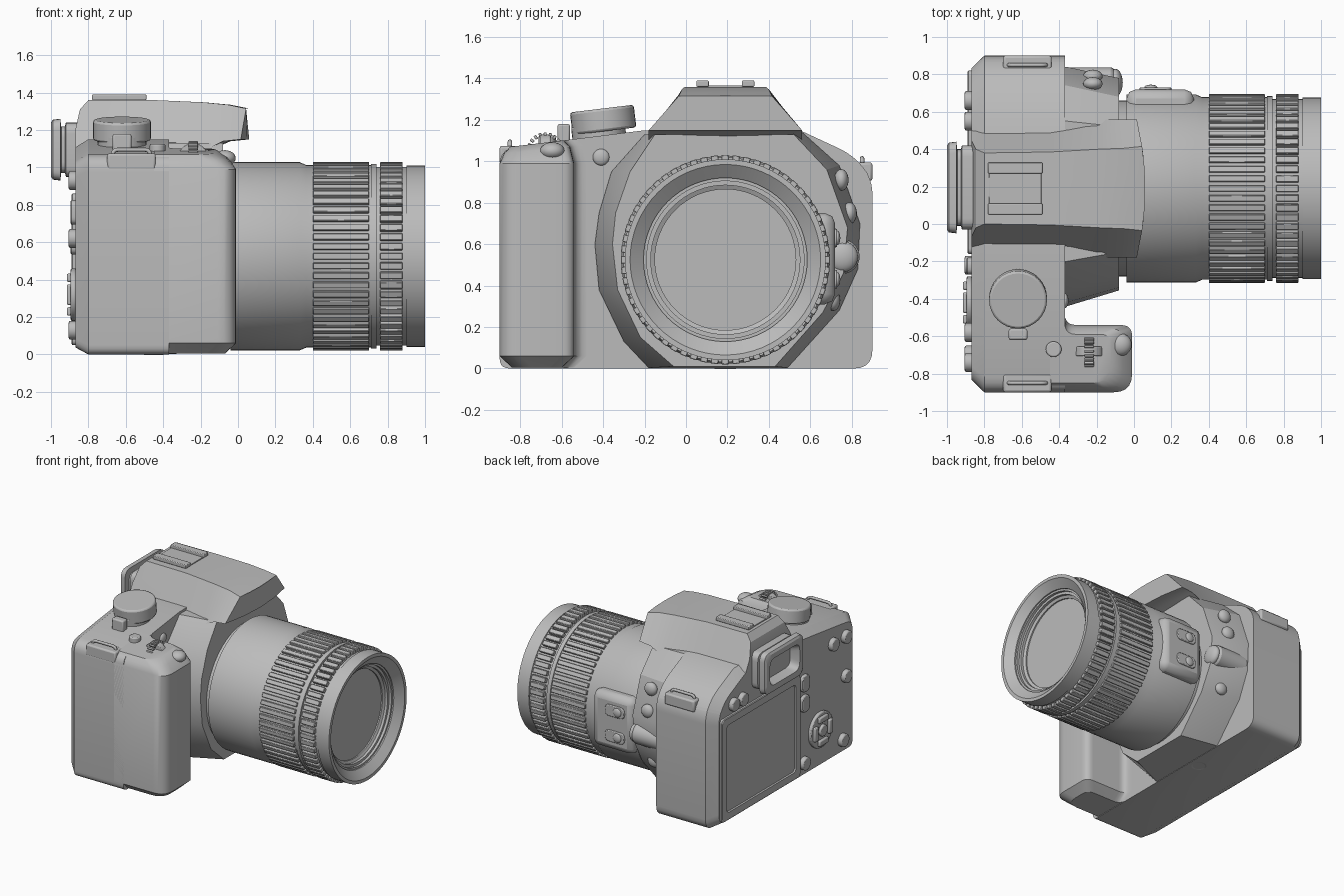
import bpy, bmesh, math
from mathutils import Vector, Matrix

if "Cube" in bpy.data.objects:
    bpy.data.objects.remove(bpy.data.objects["Cube"])

grey = bpy.data.materials.new("matte_grey")
grey.use_nodes = True
grey.diffuse_color = (0.5, 0.5, 0.5, 1)
grey.node_tree.nodes["Principled BSDF"].inputs["Base Color"].default_value = (0.5, 0.5, 0.5, 1)


def finish(name, bm, bevel=0, segments=2, smooth=30):
    bmesh.ops.recalc_face_normals(bm, faces=bm.faces)
    mesh = bpy.data.meshes.new(name)
    bm.to_mesh(mesh)
    bm.free()
    ob = bpy.data.objects.new(name, mesh)
    bpy.context.collection.objects.link(ob)
    mesh.materials.append(grey)
    if bevel:
        mod = ob.modifiers.new("bevel", "BEVEL")
        mod.width, mod.segments, mod.limit_method = bevel, segments, "ANGLE"
    bpy.ops.object.select_all(action="DESELECT")
    ob.select_set(True)
    bpy.context.view_layer.objects.active = ob
    bpy.ops.object.shade_smooth_by_angle(angle=math.radians(smooth))
    return ob


def loft(name, rings, **kw):
    """Skin a list of equal-length point rings and cap both ends."""
    bm = bmesh.new()
    loops = [[bm.verts.new(p) for p in ring] for ring in rings]
    n = len(rings[0])
    for a, b in zip(loops, loops[1:]):
        for i in range(n):
            bm.faces.new((a[i], a[(i + 1) % n], b[(i + 1) % n], b[i]))
    bm.faces.new(loops[0])
    bm.faces.new(loops[-1])
    return finish(name, bm, **kw)


def rounded(corners, n=5):
    """Fillet each (u, v, radius) corner of a polygon."""
    out = []
    for i, (u, v, r) in enumerate(corners):
        p = Vector((u, v))
        if not r:
            out.append(p)
            continue
        q, s = Vector(corners[i - 1][:2]), Vector(corners[(i + 1) % len(corners)][:2])
        a, b = p + (q - p).normalized() * r, p + (s - p).normalized() * r
        for k in range(n + 1):
            t = k / n
            out.append(a * (1 - t) ** 2 + p * 2 * t * (1 - t) + b * t * t)
    return out


def rect(u0, u1, v0, v1, r):
    return rounded([(u0, v0, r), (u0, v1, r), (u1, v1, r), (u1, v0, r)])


def at_x(x, pts):
    return [(x, p[0], p[1]) for p in pts]


def box(name, centre, size, bevel=0.01, rot=(0, 0, 0)):
    bm = bmesh.new()
    bmesh.ops.create_cube(bm, size=1, matrix=Matrix.Diagonal((*size, 1)))
    ob = finish(name, bm, bevel)
    ob.location, ob.rotation_euler = centre, rot
    return ob


def disc(name, centre, r, depth, axis="Z", bevel=0.008, tilt=0):
    bm = bmesh.new()
    bmesh.ops.create_cone(bm, cap_ends=True, segments=32, radius1=r, radius2=r, depth=depth)
    ob = finish(name, bm, bevel)
    ob.location = centre
    turn = math.pi / 2
    ob.rotation_euler = {"X": (0, turn, 0), "Y": (turn, 0, 0), "Z": (tilt, 0, 0)}[axis]
    return ob


def dome(name, centre, size):
    bm = bmesh.new()
    bmesh.ops.create_uvsphere(bm, u_segments=20, v_segments=12, radius=1)
    ob = finish(name, bm, smooth=60)
    ob.location, ob.scale = centre, size
    return ob


# Main body: rounded outline with a chamfered back
outline = rounded([(-.9, 0, .05), (-.9, 1.06, .08), (-.6, 1.1, 0), (-.2, 1.15, 0), (.55, 1.15, 0),
                   (.83, 1.02, .1), (.9, .9, .06), (.9, 0, .09)])
inset = [(y * .925, .54 + (z - .54) * .93) for y, z in outline]
loft("body", [at_x(-.87, inset), at_x(-.8, outline), at_x(-.37, outline)])

# Hand grip: rounded plan, softened foot and sloped top
def grip_ring(z, d=0, front=-.01, slope=0):
    plan = rounded([(-.45, -.9 + d, 0), (front, -.9 + d, .1), (front, -.54 - d, .06),
                    (-.37, -.54 - d, .06), (-.37, -.46, 0), (-.45, -.46, 0)])
    return [(x, y, z + slope * (y + .85)) for x, y in plan]

loft("grip", [grip_ring(.004, .06, -.07), grip_ring(.06), grip_ring(.99),
              grip_ring(1.04, .02, -.06, .1), grip_ring(1.07, .05, -.12, .12)])

# Lens mount shroud
base = [(-.2, 1.13), (-.36, .95), (-.42, .75), (-.44, .6), (-.42, .38), (-.3, .13), (-.18, .003),
        (.49, .003), (.74, .28), (.83, .48), (.84, .7), (.74, .98), (.55, 1.15)]
nose = [(-.15, 1.13), (-.27, .95), (-.34, .75), (-.355, .6), (-.33, .38), (-.22, .15), (-.06, .01),
        (.43, .01), (.66, .27), (.76, .46), (.78, .68), (.68, .96), (.52, 1.13)]
loft("mount_shroud", [at_x(-.4, base), at_x(-.36, base), at_x(-.08, nose)], smooth=25)

# Viewfinder hump with an arched front edge
def hump_ring(x, zb, half, zt, bulge):
    low = [(.37, zb), (.18, zb), (0, zb), (-.18, zb), (-.37, zb)]
    top = [(-half, zt), (-half / 2, zt), (0, zt), (half / 2, zt), (half, zt)]
    return [(x + bulge * (1 - (y / .37) ** 2), y + .19, z) for y, z in low + top]

loft("viewfinder_hump", [
    hump_ring(-.87, 1.0, .26, 1.2, 0), hump_ring(-.845, 1.0, .21, 1.31, 0),
    hump_ring(-.8, 1.0, .19, 1.36, 0), hump_ring(-.45, 1.0, .195, 1.36, 0),
    hump_ring(-.2, 1.08, .21, 1.348, .02), hump_ring(-.08, 1.14, .215, 1.335, .04),
    hump_ring(.015, 1.15, .225, 1.315, .045)], smooth=20)

# Accessory shoe
for y in (.08, .3):
    box("shoe_rail", (-.635, y, 1.375), (.29, .06, .03), .005)
box("shoe_base", (-.635, .19, 1.361), (.28, .18, .012), .002)

# Eyecup with a sunken window
def eye_ring(x, d):
    return at_x(x, rect(-.05 + d, .44 - d, .93 + d, 1.26 - d, .06))

loft("eyecup", [eye_ring(-.84, .02), eye_ring(-.92, .02), eye_ring(-.925, .04), eye_ring(-.945, .04),
                eye_ring(-.95, 0), eye_ring(-.99, .005), eye_ring(-1, .02), eye_ring(-1, .06),
                eye_ring(-.93, .08)])

# Rear screen: framed plate with a sunken display
def screen_ring(x, d):
    return at_x(x, rect(-.16 + d, .82 - d, .05 + d, .86 - d, .03))

loft("screen", [screen_ring(-.86, 0), screen_ring(-.885, 0), screen_ring(-.89, .006),
                screen_ring(-.89, .06), screen_ring(-.88, .065)])

# Rear buttons and control pad
for y, z in ((.66, .93), (.55, .93), (-.58, .93), (-.74, .93), (-.22, .13), (-.74, .62), (-.7, .13)):
    disc("rear_button", (-.88, y, z), .05, .05, "X")
for z in (.6, .76):
    loft("rear_key", [at_x(x, rect(-.27, -.18, z - .065, z + .065, .04)) for x in (-.86, -.895)], bevel=.006)
disc("pad_base", (-.88, -.42, .32), .14, .03, "X")
disc("pad_centre", (-.895, -.42, .32), .045, .04, "X")
for k in range(4):
    a = k * math.pi / 2
    box("pad_key", (-.9, -.42 + .09 * math.cos(a), .32 + .09 * math.sin(a)), (.03, .045, .11), .008, (a, 0, 0))

# Top controls
disc("mode_dial_stem", (-.62, -.42, 1.13), .13, .1, tilt=.12)
disc("mode_dial", (-.62, -.4, 1.2), .155, .11, bevel=.012, tilt=.12)
box("power_lever", (-.62, -.59, 1.13), (.1, .06, .1))
disc("top_button", (-.43, -.67, 1.1), .042, .05)
dome("shutter_button", (-.07, -.645, 1.05), (.058, .06, .042))
disc("control_wheel", (-.24, -.68, 1.05), .08, .05, "X", .004).rotation_euler = (0, math.pi / 2, math.pi / 2)
for k in range(-4, 5):
    a = k * .3
    box("wheel_tooth", (-.24, -.68 + .08 * math.sin(a), 1.05 + .08 * math.cos(a)), (.05, .014, .02), .003, (-a, 0, 0))
dome("front_lamp", (-.37, -.41, 1.02), (.02, .04, .04))

# Strap lugs: small seat with a wire loop on each side
for side, z in ((-1, 1.06), (1, .98)):
    box("lug_seat", (-.57, side * .85, z - .03), (.26, .1, .09), .012)
    curve = bpy.data.curves.new("strap_loop", "CURVE")
    curve.dimensions, curve.bevel_depth, curve.bevel_resolution = "3D", .011, 2
    pts = rect(-.67, -.47, z - .03, z + .035, .03)
    spline = curve.splines.new("POLY")
    spline.points.add(len(pts) - 1)
    spline.use_cyclic_u = True
    for point, (x, h) in zip(spline.points, pts):
        point.co = (x, side * .85, h, 1)
    curve.materials.append(grey)
    bpy.context.collection.objects.link(bpy.data.objects.new("strap_loop", curve))

# Left side: shroud buttons and lens release
for x, y, z in ((-.22, .75, .91), (-.22, .79, .75), (-.22, .71, .33)):
    dome("side_button", (x, y, z), (.052, .035, .052))
disc("release_tube", (-.24, .755, .54), .083, .27, "X", .02)
dome("release_button", (-.1, .755, .54), (.04, .075, .075))

# Lens barrel turned around its axis
CY, CZ = .19, .525

def turned(name, profile, n=64):
    steps = [2 * math.pi * k / n for k in range(n)]
    return loft(name, [[(x, CY + r * math.cos(a), CZ + r * math.sin(a)) for a in steps] for x, r in profile])

turned("lens_barrel", [(-.1, .47), (-.04, .47), (-.04, .503), (.33, .503), (.365, .488), (.71, .488),
                       (.71, .494), (.74, .494), (.74, .478), (.9, .478), (.9, .485), (1, .485),
                       (1, .46), (.95, .395), (.94, .395), (.94, .38), (.92, .38), (.92, .36),
                       (.9, .36), (.89, .34), (.88, .34)])

def ribs(name, x0, x1, count, width, r0, r1):
    bm = bmesh.new()
    for k in range(count):
        m = (Matrix.Translation((0, CY, CZ)) @ Matrix.Rotation(2 * math.pi * k / count, 4, "X")
             @ Matrix.Translation(((x0 + x1) / 2, 0, (r0 + r1) / 2)) @ Matrix.Diagonal((x1 - x0, width, r1 - r0, 1)))
        bmesh.ops.create_cube(bm, size=1, matrix=m)
    finish(name, bm, .003, 1)

ribs("zoom_ring_ribs", .4, .7, 60, .033, .47, .505)
ribs("focus_ring_ribs", .76, .88, 60, .036, .46, .505)

# Switch panel on the barrel
box("switch_panel", (.14, .63, .53), (.36, .18, .44), .05)
for z in (.63, .43):
    loft("lens_switch", [[(x, y, h) for x, h in rect(.03, .2, z - .045, z + .045, .04)] for y in (.7, .73)], bevel=.006)
    dome("switch_knob", (.09, .73, z), (.035, .015, .035))

# Tripod socket rim
bm = bmesh.new()
for r0, r1, z in ((.055, .035, .002),):
    bmesh.ops.create_cone(bm, segments=24, radius1=r0, radius2=r1, depth=.004)
finish("tripod_socket", bm).location = (-.45, .19, 0)
